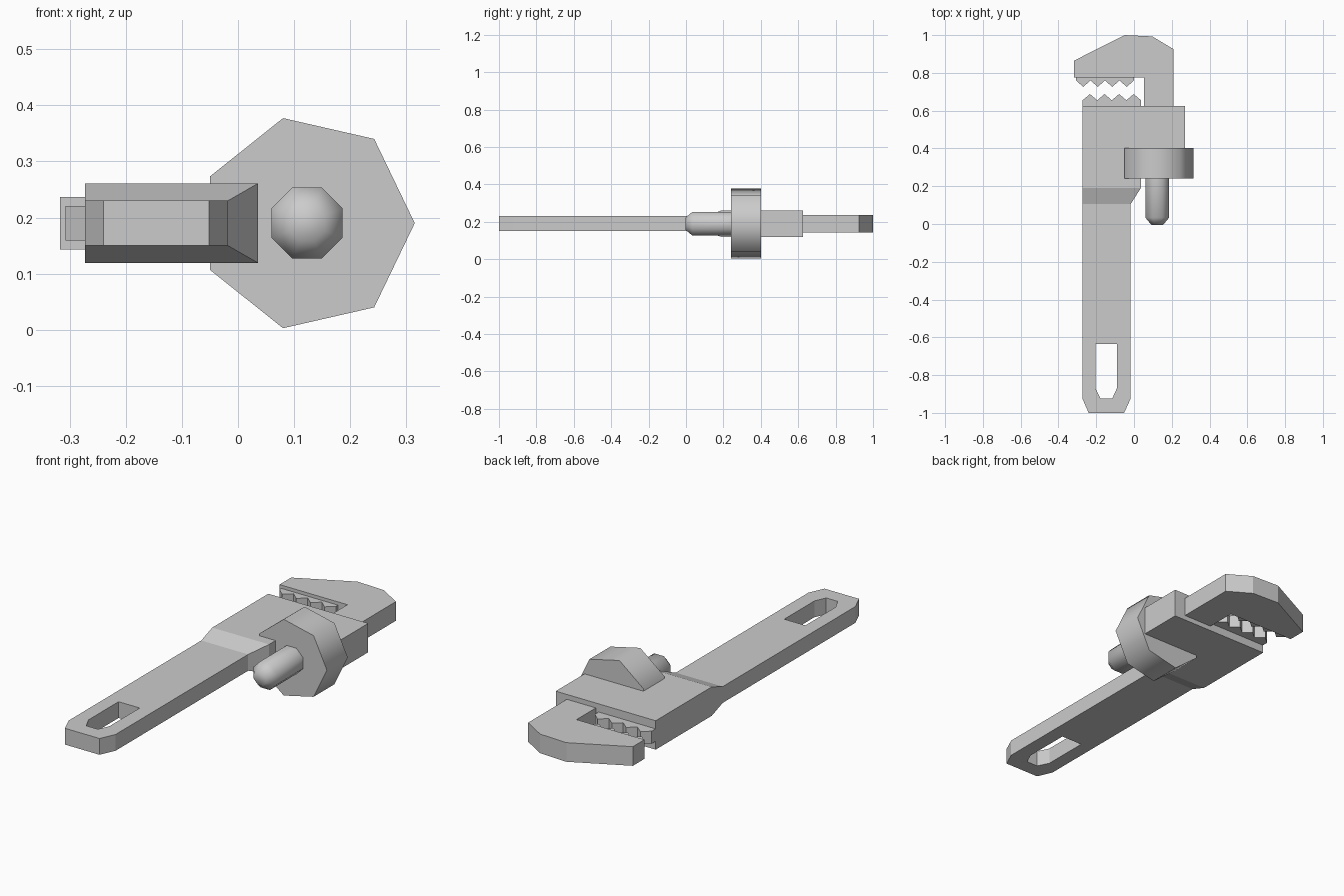
import bpy, bmesh
from math import cos, sin, pi, radians

if "Cube" in bpy.data.objects:
    bpy.data.objects.remove(bpy.data.objects["Cube"])

ZC = 0.19  # mid-height of every part


def prism(name, loops, half):
    """Flat outline (extra loops become holes) extruded about ZC."""
    cu = bpy.data.curves.new(name, 'CURVE')
    cu.dimensions, cu.fill_mode, cu.extrude = '2D', 'BOTH', half
    for pts in loops:
        sp = cu.splines.new('POLY')
        sp.points.add(len(pts) - 1)
        for p, (x, y) in zip(sp.points, pts):
            p.co = (x, y, 0, 1)
        sp.use_cyclic_u = True
    tmp = bpy.data.objects.new(name + "_outline", cu)
    bpy.context.collection.objects.link(tmp)
    me = bpy.data.meshes.new_from_object(
        tmp.evaluated_get(bpy.context.evaluated_depsgraph_get()))
    bpy.data.objects.remove(tmp)
    bm = bmesh.new()
    bm.from_mesh(me)
    bmesh.ops.translate(bm, verts=bm.verts, vec=(0, 0, ZC))
    bmesh.ops.remove_doubles(bm, verts=bm.verts, dist=1e-5)
    bmesh.ops.dissolve_limit(bm, angle_limit=0.01, verts=bm.verts, edges=bm.edges)
    bmesh.ops.recalc_face_normals(bm, faces=bm.faces)
    for f in bm.faces:
        f.smooth = False
    return finish(name, bm)


def finish(name, bm):
    me = bpy.data.meshes.new(name)
    bm.to_mesh(me)
    bm.free()
    ob = bpy.data.objects.new(name, me)
    bpy.context.collection.objects.link(ob)
    return ob


def drop_ends(ob, y):
    """Remove the hidden face lying on the joint plane."""
    bm = bmesh.new()
    bm.from_mesh(ob.data)
    bad = [f for f in bm.faces if all(abs(v.co.y - y) < 1e-4 for v in f.verts)]
    bmesh.ops.delete(bm, geom=bad, context='FACES')
    bm.to_mesh(ob.data)
    bm.free()


def loft(name, rings, caps=True):
    bm = bmesh.new()
    vs = [[bm.verts.new(p) for p in r] for r in rings]
    n = len(vs[0])
    for a, b in zip(vs, vs[1:]):
        for i in range(n):
            bm.faces.new((a[i], a[(i + 1) % n], b[(i + 1) % n], b[i]))
    if caps:
        bm.faces.new(vs[0])
        bm.faces.new(vs[-1])
    bmesh.ops.recalc_face_normals(bm, faces=bm.faces)
    return finish(name, bm)


def ring(r, y, n, turn=0.0, x=0.123):
    return [(x + r * cos(turn + 2 * pi * i / n), y, ZC + r * sin(turn + 2 * pi * i / n))
            for i in range(n)]


def rect(x0, x1, y, h):
    return [(x0, y, ZC - h), (x1, y, ZC - h), (x1, y, ZC + h), (x0, y, ZC + h)]


def smooth(ob, angle):
    bpy.ops.object.select_all(action='DESELECT')
    ob.select_set(True)
    bpy.context.view_layer.objects.active = ob
    bpy.ops.object.shade_smooth_by_angle(angle=radians(angle))


def teeth(name, x0, x1, base, valley, tip):
    """Rack of four pointed teeth along x."""
    s = (x1 - x0) / 8
    zig = [(x0 + i * s, tip if i % 2 else valley) for i in range(9)]
    return prism(name, [[(x0, base)] + zig + [(x1, base)]], 0.031)


# handle with hanging slot
L, R, J0, J1 = -0.273, -0.018, 0.105, 0.19
handle = prism("handle", [
    [(L, J0), (L, -0.925), (-0.24, -1), (-0.052, -1), (R, -0.925), (R, J0)],
    [(-0.205, -0.634), (-0.205, -0.868), (-0.177, -0.924), (-0.115, -0.924),
     (-0.09, -0.868), (-0.09, -0.634)]], 0.04)
drop_ends(handle, J0)

# flared neck between handle and body
loft("neck", [rect(L, R, J0, 0.04), rect(L, 0.036, J1, 0.071)], caps=False)

# body block
body = prism("body", [[(L, J1), (0.036, J1), (0.036, 0.4), (0.27, 0.4),
                       (0.27, 0.625), (L, 0.625)]], 0.071)
drop_ends(body, J1)

# hook jaw
prism("hook_jaw", [[(-0.317, 0.775), (-0.317, 0.865), (-0.05, 1), (0.097, 0.993),
                    (0.21, 0.925), (0.21, 0.61), (0.052, 0.61), (0.052, 0.775)]], 0.047)

# jaw teeth
teeth("upper_teeth", -0.307, 0.0, 0.78, 0.76, 0.726)
teeth("lower_teeth", -0.272, 0.037, 0.62, 0.655, 0.688)

# adjusting nut
smooth(loft("adjusting_nut", [ring(0.192, 0.24, 7), ring(0.192, 0.402, 7)]), 60)

# threaded rod with rounded tip
t = pi / 8
smooth(loft("rod", [ring(0.034, -0.004, 8, t), ring(0.0685, 0.034, 8, t),
                    ring(0.0685, 0.25, 8, t)]), 60)
